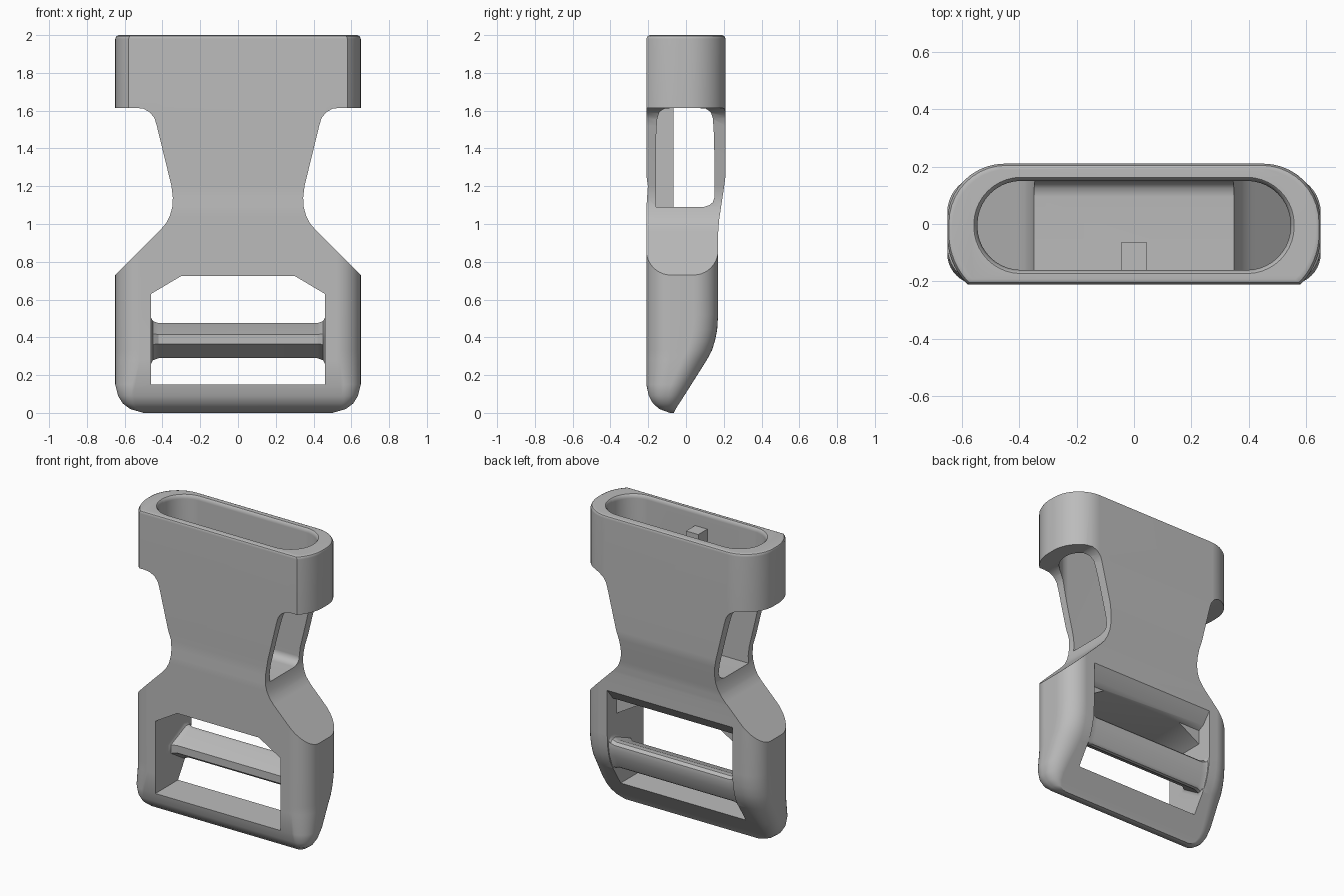
import bpy, bmesh, math

if "Cube" in bpy.data.objects:
    bpy.data.objects.remove(bpy.data.objects["Cube"])

grey = bpy.data.materials.new("grey_plastic")
grey.use_nodes = True
grey.diffuse_color = (0.5, 0.5, 0.5, 1)
grey.node_tree.nodes["Principled BSDF"].inputs["Base Color"].default_value = (0.5, 0.5, 0.5, 1)


def loft(name, rings):
    """Skin a list of equally long point rings and cap both ends."""
    bm = bmesh.new()
    loops = [[bm.verts.new(p) for p in ring] for ring in rings]
    n = len(loops[0])
    for a, b in zip(loops, loops[1:]):
        for i in range(n):
            j = (i + 1) % n
            bm.faces.new((a[i], a[j], b[j], b[i]))
    bm.faces.new(loops[0][::-1])
    bm.faces.new(loops[-1])
    bmesh.ops.recalc_face_normals(bm, faces=bm.faces)
    mesh = bpy.data.meshes.new(name)
    bm.to_mesh(mesh)
    bm.free()
    mesh.materials.append(grey)
    ob = bpy.data.objects.new(name, mesh)
    bpy.context.collection.objects.link(ob)
    return ob


def section(z, w, y0, y1, rf, rb, start=-90, steps=10):
    """Rounded outline at height z; rf and rb are front and back corner radii."""
    half = []
    cy = y0 - rf * math.sin(math.radians(start))
    for r, c, a0, a1 in ((rf, cy, start, 0), (rb, y1 - rb, 0, 90)):
        for i in range(steps + 1):
            a = math.radians(a0 + (a1 - a0) * i / steps)
            half.append((w - r + r * math.cos(a), c + r * math.sin(a), z))
    return half + [(-x, y, h) for x, y, h in reversed(half)]


def prism_y(name, outline):
    return loft(name, [[(x, y, z) for x, z in outline] for y in (-0.5, 0.5)])


def combine(target, tool, operation):
    mod = target.modifiers.new("cut", 'BOOLEAN')
    mod.object, mod.operation, mod.solver = tool, operation, 'EXACT'
    bpy.context.view_layer.objects.active = target
    bpy.ops.object.modifier_apply(modifier=mod.name)
    bpy.data.objects.remove(tool)


# Body: rounded strap end below, wider socket ring above
lower = [(0, 0.50, -0.085, -0.065), (0.02, 0.57, -0.14, -0.055),
         (0.05, 0.61, -0.175, -0.036), (0.09, 0.635, -0.197, -0.01),
         (0.15, 0.65, -0.21, 0.028), (0.28, 0.65, -0.21, 0.11),
         (0.33, 0.65, -0.21, 0.137), (0.38, 0.65, -0.21, 0.153),
         (0.44, 0.65, -0.21, 0.165), (0.52, 0.65, -0.21, 0.17),
         (0.95, 0.65, -0.21, 0.17), (1.02, 0.65, -0.21, 0.175),
         (1.08, 0.65, -0.21, 0.184)]
rings = []
for z, w, y0, y1 in lower:
    r = min(0.13, (y1 - y0) * 0.45)
    rings.append(section(z, w, y0, y1, r, r))
for z, inset in ((1.2, 0.008), (1.26, 0), (1.98, 0), (1.994, 0.006), (2.0, 0.018)):
    rings.append(section(z, 0.65 - inset, -0.21 + inset, 0.21 - inset, 0.24, 0.2, -45))
body = loft("buckle_body", rings)

# Waist notches on both sides
waist = [(0.8, 0.58), (0.65, 0.73), (0.41, 0.97), (0.38, 1.005), (0.36, 1.045),
         (0.348, 1.09), (0.345, 1.14), (0.352, 1.2), (0.43, 1.52), (0.442, 1.56),
         (0.465, 1.59), (0.50, 1.61), (0.54, 1.615), (0.8, 1.615)]
for side in (1, -1):
    combine(body, prism_y("waist_cutter", [(side * x, z) for x, z in waist]), 'DIFFERENCE')

# Socket cavity, open to the top and through the waist
cavity = []
for z, y1, grow in ((1.09, 0.095, 0), (1.1, 0.125, 0), (1.115, 0.142, 0), (1.14, 0.15, 0),
                    (1.975, 0.15, 0), (1.993, 0.15, 0.006), (2.01, 0.15, 0.022)):
    r = (y1 + 0.16) * 0.49 + grow
    cavity.append(section(z, 0.545 + grow, -0.16 - grow, y1 + grow, r, r))
combine(body, loft("cavity_cutter", cavity), 'DIFFERENCE')

# Strap opening with a relieved upper back edge
opening = [(-0.46, 0.15), (0.46, 0.15), (0.46, 0.63), (0.3, 0.725), (-0.3, 0.725), (-0.46, 0.63)]
combine(body, prism_y("opening_cutter", opening), 'DIFFERENCE')
relief = [(0.07, 0.5), (0.3, 0.5), (0.3, 0.95), (0.17, 0.82), (0.11, 0.745), (0.07, 0.725)]
combine(body, loft("relief_cutter", [[(x, y, z) for y, z in relief] for x in (-0.46, 0.46)]),
        'DIFFERENCE')

# Strap crossbar with flared ends
bar = [(-0.04, 0.365), (-0.04, 0.415), (0.10, 0.475), (0.13, 0.472), (0.147, 0.455),
       (0.15, 0.43), (0.142, 0.38), (0.115, 0.305), (0.10, 0.292), (0.08, 0.29)]
bar_rings = []
for x, s in ((-0.5, 1.32), (-0.46, 1.32), (-0.45, 1.12), (-0.42, 1),
             (0.42, 1), (0.45, 1.12), (0.46, 1.32), (0.5, 1.32)):
    bar_rings.append([(x, 0.13 + (y - 0.13) * s, 0.385 + (z - 0.385) * s) for y, z in bar])
combine(body, loft("crossbar", bar_rings), 'UNION')

# Guide rib on the inside of the front wall
rib = [(-0.045, -0.18), (0.045, -0.18), (0.045, -0.065), (-0.045, -0.065)]
combine(body, loft("guide_rib", [[(x, y, z) for x, y in rib] for z in (1.05, 1.9)]), 'UNION')

# Smooth shading with crisp cut edges
bpy.ops.object.select_all(action='DESELECT')
body.select_set(True)
bpy.context.view_layer.objects.active = body
bpy.ops.object.shade_smooth_by_angle(angle=math.radians(32))
weighted = body.modifiers.new("weighted_normals", 'WEIGHTED_NORMAL')
weighted.keep_sharp = True
